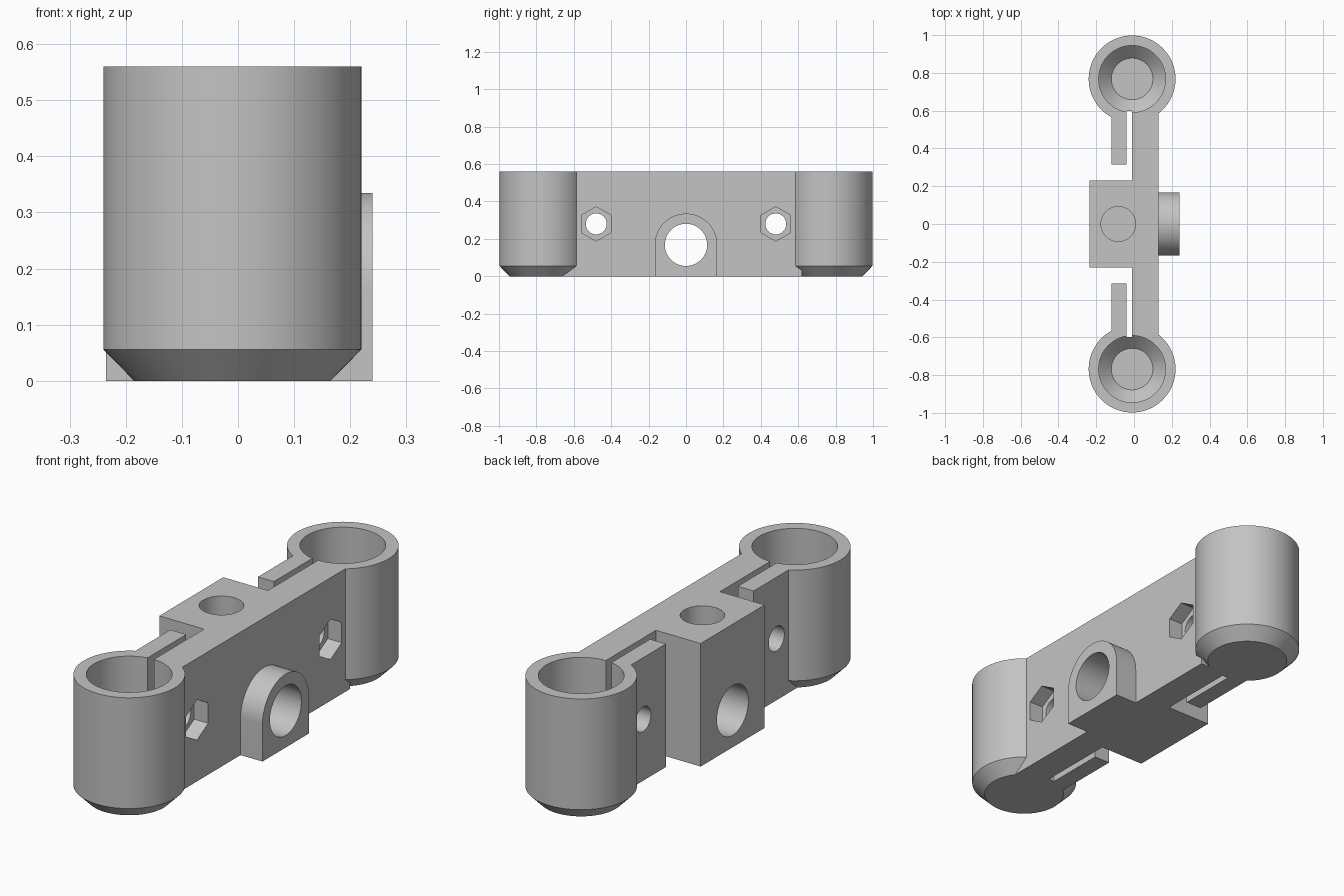
import bpy
import bmesh
from math import pi, cos, sin

if "Cube" in bpy.data.objects:
    bpy.data.objects.remove(bpy.data.objects["Cube"], do_unlink=True)

grey = bpy.data.materials.new("plain grey")
grey.use_nodes = True
grey.diffuse_color = (0.55, 0.55, 0.55, 1)
grey.node_tree.nodes["Principled BSDF"].inputs["Base Color"].default_value = (0.55, 0.55, 0.55, 1)

TOP = 0.56
AXIS_X, AXIS_Y = -0.01, 0.768


def make(name, bm):
    bmesh.ops.recalc_face_normals(bm, faces=bm.faces)
    mesh = bpy.data.meshes.new(name)
    bm.to_mesh(mesh)
    bm.free()
    mesh.materials.append(grey)
    ob = bpy.data.objects.new(name, mesh)
    bpy.context.collection.objects.link(ob)
    return ob


def box(name, x, y, z):
    bm = bmesh.new()
    bmesh.ops.create_cube(bm, size=1)
    for v in bm.verts:
        v.co = [lo + (c + 0.5) * (hi - lo) for c, (lo, hi) in zip(v.co, (x, y, z))]
    return make(name, bm)


def stack(name, rings, place, sides=72, turn=0):
    """Solid of stacked rings (radius, height); place maps u, v, height to a point."""
    bm = bmesh.new()
    loops = []
    for r, h in rings:
        angles = [turn + 2 * pi * i / sides for i in range(sides)]
        loops.append([bm.verts.new(place(r * cos(a), r * sin(a), h)) for a in angles])
    for low, high in zip(loops, loops[1:]):
        for i in range(sides):
            j = (i + 1) % sides
            bm.faces.new((low[i], low[j], high[j], high[i]))
    bm.faces.new(loops[0])
    bm.faces.new(loops[-1])
    return make(name, bm)


def upright(x, y):
    return lambda u, v, h: (x + u, y + v, h)


def crosswise(y, z):
    return lambda u, v, h: (h, y + u, z + v)


def combine(body, tool, operation):
    mod = body.modifiers.new("combine", 'BOOLEAN')
    mod.operation = operation
    mod.solver = 'EXACT'
    mod.object = tool
    bpy.context.view_layer.objects.active = body
    bpy.ops.object.modifier_apply(modifier=mod.name)
    bpy.data.objects.remove(tool, do_unlink=True)


# Main bar
body = box("clamp_bracket", (AXIS_X, 0.13), (-0.67, 0.62), (0, TOP))

# Centre block and rounded boss
solids = [
    box("centre_block", (-0.235, 0.02), (-0.23, 0.23), (0, TOP)),
    box("boss_base", (0.05, 0.24), (-0.167, 0.167), (0, 0.168)),
    stack("boss_round", [(0.167, 0.05), (0.167, 0.24)], crosswise(0, 0.168)),
]
cuts = []
for s in (-1, 1):
    # Chamfered socket with its clamp tab
    solids.append(stack("socket", [(0.175, 0), (0.23, 0.056), (0.23, TOP)],
                        upright(AXIS_X, s * AXIS_Y)))
    solids.append(box("clamp_tab", (-0.12, -0.04), sorted((s * 0.315, s * 0.63)), (0, TOP)))
    # Bore, slit, bolt hole and nut recess
    cuts += [
        box("slit", (-0.04, AXIS_X), sorted((s * 0.45, s * 0.598)), (-0.1, 0.7)),
        stack("bore", [(0.11, 0.05), (0.177, 0.117), (0.177, 0.7)],
              upright(AXIS_X, s * AXIS_Y)),
        stack("bolt_hole", [(0.056, -0.3), (0.056, 0.3)], crosswise(s * 0.48, 0.28), 48),
        stack("nut_recess", [(0.092, 0.06), (0.092, 0.2)], crosswise(s * 0.48, 0.28), 6, pi / 6),
    ]

# Cross hole and blind hole in the centre block
cuts.append(stack("cross_hole", [(0.113, -0.4), (0.113, 0.4)], crosswise(0, 0.168)))
cuts.append(stack("blind_hole", [(0.092, 0.335), (0.092, 0.7)], upright(-0.083, 0)))

for ob in solids:
    combine(body, ob, 'UNION')
for ob in cuts:
    combine(body, ob, 'DIFFERENCE')

# Smooth round walls, crisp edges
bpy.ops.object.select_all(action='DESELECT')
body.select_set(True)
bpy.context.view_layer.objects.active = body
bpy.ops.object.shade_smooth_by_angle(angle=pi / 6)
